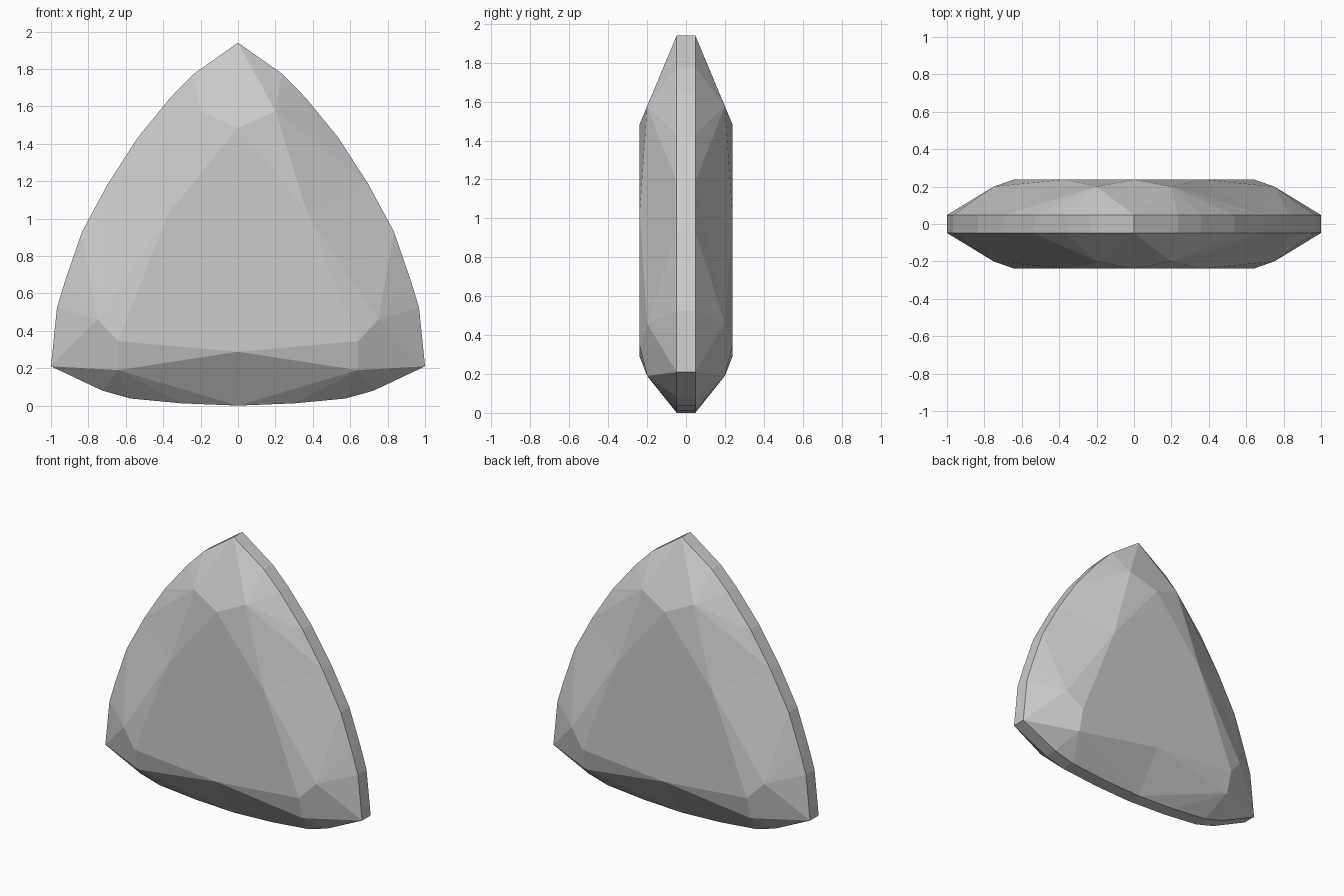
import bpy, bmesh

if "Cube" in bpy.data.objects:
    bpy.data.objects.remove(bpy.data.objects["Cube"])

# Half outline of the girdle: right side (tip to corner), then bottom (corner to middle)
right = [(0, 1.94), (.235, 1.775), (.36, 1.648), (.536, 1.433), (.695, 1.187),
         (.834, .93), (.925, .665), (.968, .524), (1, .21)]
bottom_half = [(1, .21), (.725, .08), (.575, .038), (.3, .012), (0, 0)]
GIRDLE, MID, TABLE = .048, .2, .238


def flip(points):
    return [(-x, z) for x, z in reversed(points)]


bottom = bottom_half + flip(bottom_half)[1:]
left = flip(right)

# Each side: outline, two mid-level points, two table corners, table edge middle
sides = [
    (right, (.2, 1.575), (.75, .46), (0, 1.485), (.642, .345), (.37, 1.03)),
    (bottom, (.64, .19), (-.64, .19), (.642, .345), (-.642, .345), (0, .288)),
    (left, (-.75, .46), (-.2, 1.575), (-.642, .345), (0, 1.485), (-.37, 1.03)),
]

bm = bmesh.new()


def face(points, sign):
    bm.faces.new([bm.verts.new((x, sign * y, z)) for (x, z), y in points])


for s in (-1, 1):
    table = []
    for i, (g, ma, mb, ca, cb, t) in enumerate(sides):
        n = len(g) // 2
        # star facets beside the table
        face([(ca, TABLE), (ma, MID), (t, TABLE)], s)
        face([(cb, TABLE), (t, TABLE), (mb, MID)], s)
        # main side facets
        face([(t, TABLE), (ma, MID), (g[n], GIRDLE)], s)
        face([(t, TABLE), (g[n], GIRDLE), (mb, MID)], s)
        # fans down to the girdle
        for k in range(len(g) - 1):
            face([(ma if k < n else mb, MID), (g[k], GIRDLE), (g[k + 1], GIRDLE)], s)
        # corner kite
        face([(g[0], GIRDLE), (ma, MID), (ca, TABLE), (sides[i - 1][2], MID)], s)
        table += [(ca, TABLE), (t, TABLE)]
    face(table, s)

# Girdle band
for g, *_ in sides:
    for a, b in zip(g, g[1:]):
        face([(a, GIRDLE), (b, GIRDLE), (b, -GIRDLE), (a, -GIRDLE)], 1)

bmesh.ops.remove_doubles(bm, verts=bm.verts[:], dist=.001)
bmesh.ops.recalc_face_normals(bm, faces=bm.faces[:])
mesh = bpy.data.meshes.new("cut_gem")
bm.to_mesh(mesh)
bm.free()
bpy.context.collection.objects.link(bpy.data.objects.new("cut_gem", mesh))
